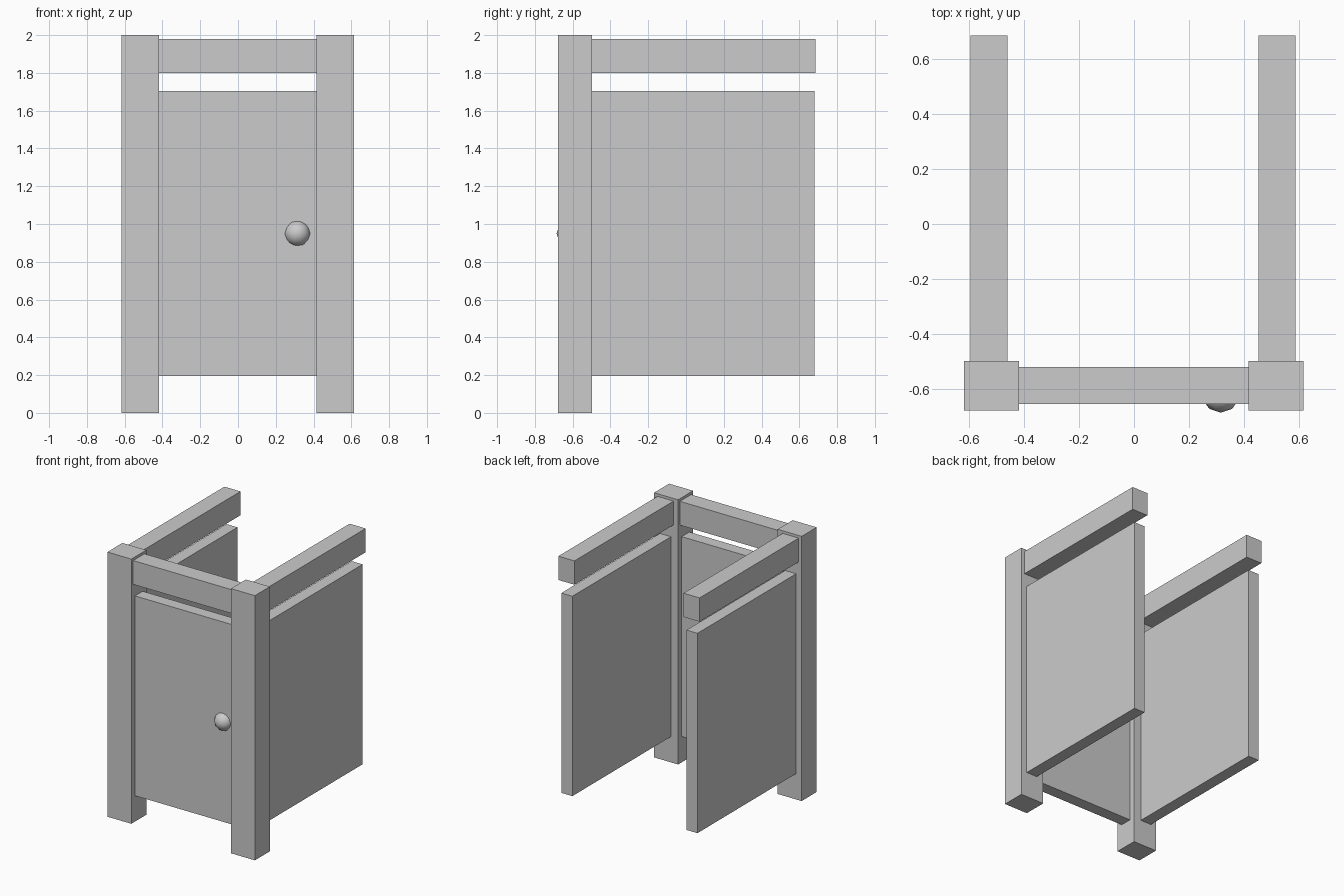
import bpy

if "Cube" in bpy.data.objects:
    bpy.data.objects.remove(bpy.data.objects["Cube"])


def box(name, x, y, z):
    """Box spanning the given (min, max) ranges."""
    bpy.ops.mesh.primitive_cube_add(
        size=1, location=[(a + b) / 2 for a, b in (x, y, z)])
    ob = bpy.context.object
    ob.name = name
    ob.scale = [b - a for a, b in (x, y, z)]
    bpy.ops.object.transform_apply(location=False, rotation=False, scale=True)
    return ob


RAIL_Z = (1.80, 1.98)
PANEL_Z = (0.195, 1.705)
RAIL_HALF, PANEL_HALF = 0.067, 0.046
FRONT_Y = -0.587

# Posts, side rails and side panels
for side, post_x, wall_x in (("left", -0.518, -0.526), ("right", 0.515, 0.520)):
    box(side + "_post", (post_x - 0.1, post_x + 0.1), (-0.677, -0.498), (0, 2))
    box(side + "_rail", (wall_x - RAIL_HALF, wall_x + RAIL_HALF), (-0.5, 0.685), RAIL_Z)
    box(side + "_panel", (wall_x - PANEL_HALF, wall_x + PANEL_HALF), (-0.5, 0.68), PANEL_Z)

# Front rail and door between the posts
box("front_rail", (-0.42, 0.417), (FRONT_Y - RAIL_HALF, FRONT_Y + RAIL_HALF), RAIL_Z)
box("door", (-0.42, 0.417), (FRONT_Y - PANEL_HALF, FRONT_Y + PANEL_HALF), PANEL_Z)

# Door knob, half sunk into the door
bpy.ops.mesh.primitive_ico_sphere_add(subdivisions=2, radius=0.07,
                                      location=(0.315, -0.615, 0.95))
knob = bpy.context.object
knob.name = "door_knob"
bpy.ops.object.shade_smooth()
